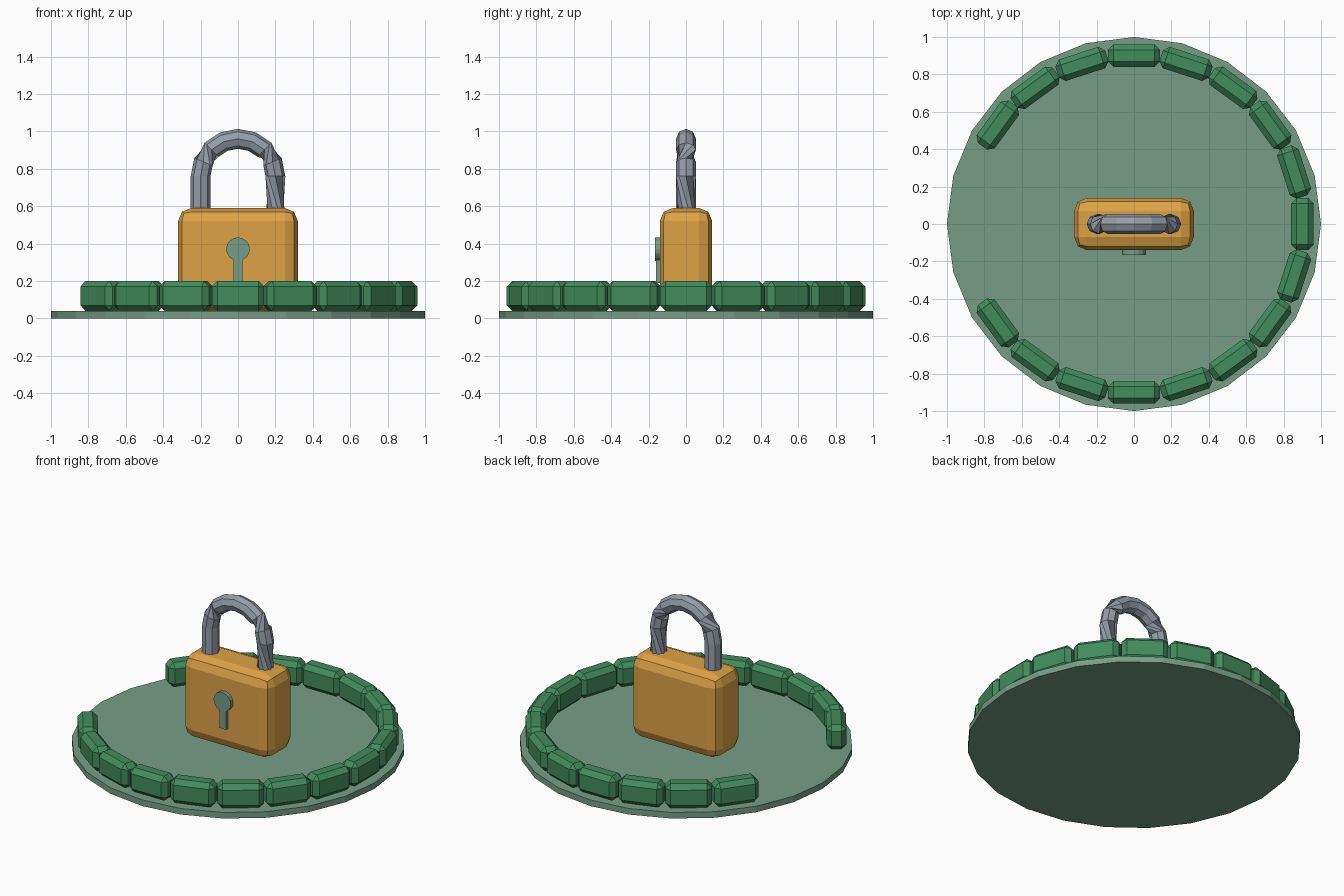
import bpy, bmesh
from math import sin, cos, pi, radians
from mathutils import Vector, Matrix

if "Cube" in bpy.data.objects:
    bpy.data.objects.remove(bpy.data.objects["Cube"])


def material(name, srgb):
    lin = [(c / 255 / 12.92) if c < 11 else ((c / 255 + 0.055) / 1.055) ** 2.4 for c in srgb]
    m = bpy.data.materials.new(name)
    m.diffuse_color = (*lin, 1)
    m.use_nodes = True
    m.node_tree.nodes["Principled BSDF"].inputs["Base Color"].default_value = m.diffuse_color
    return m


SAGE = material("sage green", (118, 158, 134))
HEDGE = material("hedge green", (66, 140, 93))
BRASS = material("brass", (222, 163, 70))
STEEL = material("steel grey", (150, 158, 170))


def finish(name, bm, mat):
    bmesh.ops.recalc_face_normals(bm, faces=bm.faces)
    me = bpy.data.meshes.new(name)
    bm.to_mesh(me)
    bm.free()
    me.materials.append(mat)
    ob = bpy.data.objects.new(name, me)
    bpy.context.collection.objects.link(ob)
    return ob


def box(name, size, mat, matrix, bevel=0, segments=1):
    bm = bmesh.new()
    bmesh.ops.create_cube(bm, size=1)
    bmesh.ops.scale(bm, vec=size, verts=bm.verts)
    if bevel:
        bmesh.ops.bevel(bm, geom=bm.edges[:], offset=bevel, segments=segments,
                        profile=0.5, affect='EDGES')
    bm.transform(matrix)
    return finish(name, bm, mat)


def disc(name, radius, depth, sides, mat, matrix):
    bm = bmesh.new()
    bmesh.ops.create_cone(bm, cap_ends=True, segments=sides, radius1=radius,
                          radius2=radius, depth=depth, matrix=matrix)
    return finish(name, bm, mat)


# Round base
disc("base", 1.0, 0.04, 24, SAGE, Matrix.Translation((0, 0, 0.02)))

# Ring of hedge blocks, open towards -x
for i in range(-8, 9):
    m = Matrix.Rotation(radians(18 * i), 4, 'Z') @ Matrix.Translation((0.9, 0, 0.12))
    box(f"hedge_block_{i + 9}", (0.12, 0.28, 0.16), HEDGE, m, 0.03)

# Lock body with rounded edges
box("lock_body", (0.64, 0.28, 0.55), BRASS, Matrix.Translation((0, 0, 0.315)), 0.07, 2)

# Keyhole: round plate and slot standing out from the front
disc("keyhole_round", 0.063, 0.04, 16, SAGE,
     Matrix.Translation((0, -0.145, 0.37)) @ Matrix.Rotation(pi / 2, 4, 'X'))
box("keyhole_slot", (0.05, 0.035, 0.18), SAGE, Matrix.Translation((0, -0.1425, 0.28)))

# Shackle: eight-sided tube along an arch, with twisted joints.
# Each ring is (centre x, centre z, arch angle, roll)
rings = [(-0.2, 0.5, 180, 0)]
for k in range(9):
    a = 180 - 22.5 * k
    rings.append((0.2 * cos(radians(a)), 0.76 + 0.2 * sin(radians(a)), a,
                  90 if 2 <= k <= 6 else 0))
rings.append((0.2, 0.5, 0, 90))

bm = bmesh.new()
loops = []
for x, z, a, roll in rings:
    out = Vector((cos(radians(a)), 0, sin(radians(a))))
    side = Vector((0, 1, 0))
    loop = []
    for s in range(8):
        p = radians(45 * s + roll)
        loop.append(bm.verts.new(Vector((x, 0, z)) + 0.053 * (out * cos(p) + side * sin(p))))
    loops.append(loop)
for lo, hi in zip(loops, loops[1:]):
    for s in range(8):
        t = (s + 1) % 8
        bm.faces.new((lo[s], lo[t], hi[t], hi[s]))
bm.faces.new(loops[0])
bm.faces.new(loops[-1])
finish("shackle", bm, STEEL)
